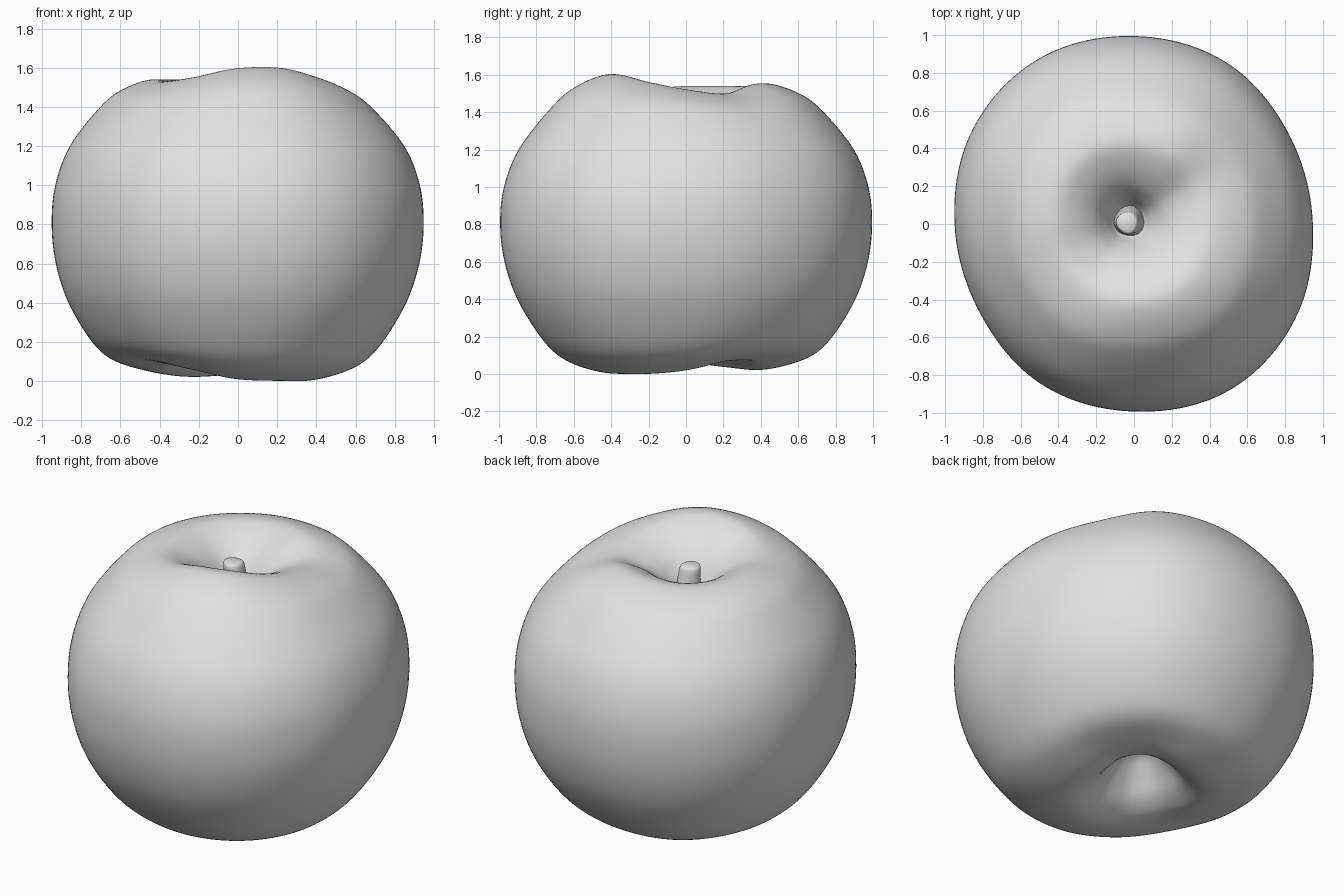
import bpy, bmesh, math

if "Cube" in bpy.data.objects:
    bpy.data.objects.remove(bpy.data.objects["Cube"], do_unlink=True)

grey = bpy.data.materials.new("light_grey")
grey.use_nodes = True
grey.diffuse_color = (0.76, 0.76, 0.76, 1)
grey.node_tree.nodes["Principled BSDF"].inputs["Base Color"].default_value = (0.76, 0.76, 0.76, 1)


def spline(p, t):
    """Cubic blend of four neighbouring values."""
    a, b, c, d = p
    return b + 0.5 * t * (c - a + t * (2 * a - 5 * b + 4 * c - d + t * (3 * (b - c) + d - a)))


def around(values, angle):
    """Smooth cyclic value at an angle, from evenly spaced samples."""
    n = len(values)
    u = (angle / math.tau) * n
    i = math.floor(u)
    return spline([values[(i + k) % n] for k in (-1, 0, 1, 2)], u - i)


def along(rows, steps):
    """Smooth rows through a list of control rows."""
    last = len(rows) - 1
    for s in range(last * steps + 1):
        i = min(s // steps, last - 1)
        near = [rows[min(max(i + k, 0), last)] for k in (-1, 0, 1, 2)]
        yield [spline(col, s / steps - i) for col in zip(*near)]


def loft(name, rings, angle_limit):
    """Skin closed rings of points and cap both ends."""
    bm = bmesh.new()
    loops = [[bm.verts.new(p) for p in ring] for ring in rings]
    for a, b in zip(loops, loops[1:]):
        for i in range(len(a)):
            j = (i + 1) % len(a)
            bm.faces.new((a[i], a[j], b[j], b[i]))
    for cap in (loops[0], loops[-1]):
        bm.faces.new(cap)
    bmesh.ops.recalc_face_normals(bm, faces=bm.faces)
    mesh = bpy.data.meshes.new(name)
    bm.to_mesh(mesh)
    bm.free()
    mesh.materials.append(grey)
    obj = bpy.data.objects.new(name, mesh)
    bpy.context.collection.objects.link(obj)
    bpy.ops.object.select_all(action="DESELECT")
    obj.select_set(True)
    bpy.context.view_layer.objects.active = obj
    bpy.ops.object.shade_smooth_by_angle(angle=math.radians(angle_limit))
    return obj


# Outline radius, shoulder height and base height, every 30 degrees from +x
outline = [.947, .948, .985, .995, 1.01, .99, .95, .942, .98, .993, 1.015, .99]
shoulder = [1.52, 1.5, 1.55, 1.55, 1.54, 1.54, 1.54, 1.53, 1.55, 1.595, 1.6, 1.56]
base = [.02, .065, .07, .035, .02, .035, .06, .085, .055, .01, 0, 0]

# Fruit profile: radius, height, shoulder influence, base influence
profile = [
    (.01, 1.2, 0, 0), (.08, 1.26, .1, 0), (.13, 1.35, .3, 0), (.2, 1.44, .55, 0),
    (.31, 1.515, .9, 0), (.44, 1.55, 1, 0), (.61, 1.495, .75, 0), (.735, 1.4, .4, 0),
    (.9, 1.2, .1, 0), (.98, 1.0, 0, 0), (1, .8, 0, 0), (.977, .6, 0, 0),
    (.91, .4, 0, .1), (.79, .2, 0, .3), (.68, .085, 0, .6), (.53, .02, 0, .95),
    (.38, .004, 0, 1), (.26, .07, 0, .8), (.17, .19, 0, .4), (.09, .29, 0, .1),
    (.01, .33, 0, 0),
]

SIDES = 128
fruit_rings = []
for r, z, top, low in along(profile, 6):
    ring = []
    for k in range(SIDES):
        a = math.tau * k / SIDES
        # The core sits slightly off the centre of the outline
        radius = r * around(outline, a)
        x = radius * math.cos(a) - .03 * (1 - r)
        y = radius * math.sin(a) + .02 * (1 - r)
        dz = top * (around(shoulder, a) - 1.55) + low * around(base, a)
        ring.append((x, y, z + dz))
    fruit_rings.append(ring)
loft("fruit_body", fruit_rings, 60)

# Stem: x, y, height, radius
stem_path = [(-.025, .015, 1.14, .09), (-.025, .015, 1.28, .078),
             (-.03, .01, 1.4, .064), (-.035, .005, 1.46, .058), (-.035, .005, 1.475, .045)]
stem_rings = []
for x, y, z, r in along(stem_path, 3):
    ring = []
    for k in range(20):
        a = math.tau * k / 20
        rough = r * (1 + .05 * math.sin(3 * a + 8 * z))
        ring.append((x + rough * math.cos(a), y + rough * math.sin(a), z))
    stem_rings.append(ring)
loft("stem", stem_rings, 40)
